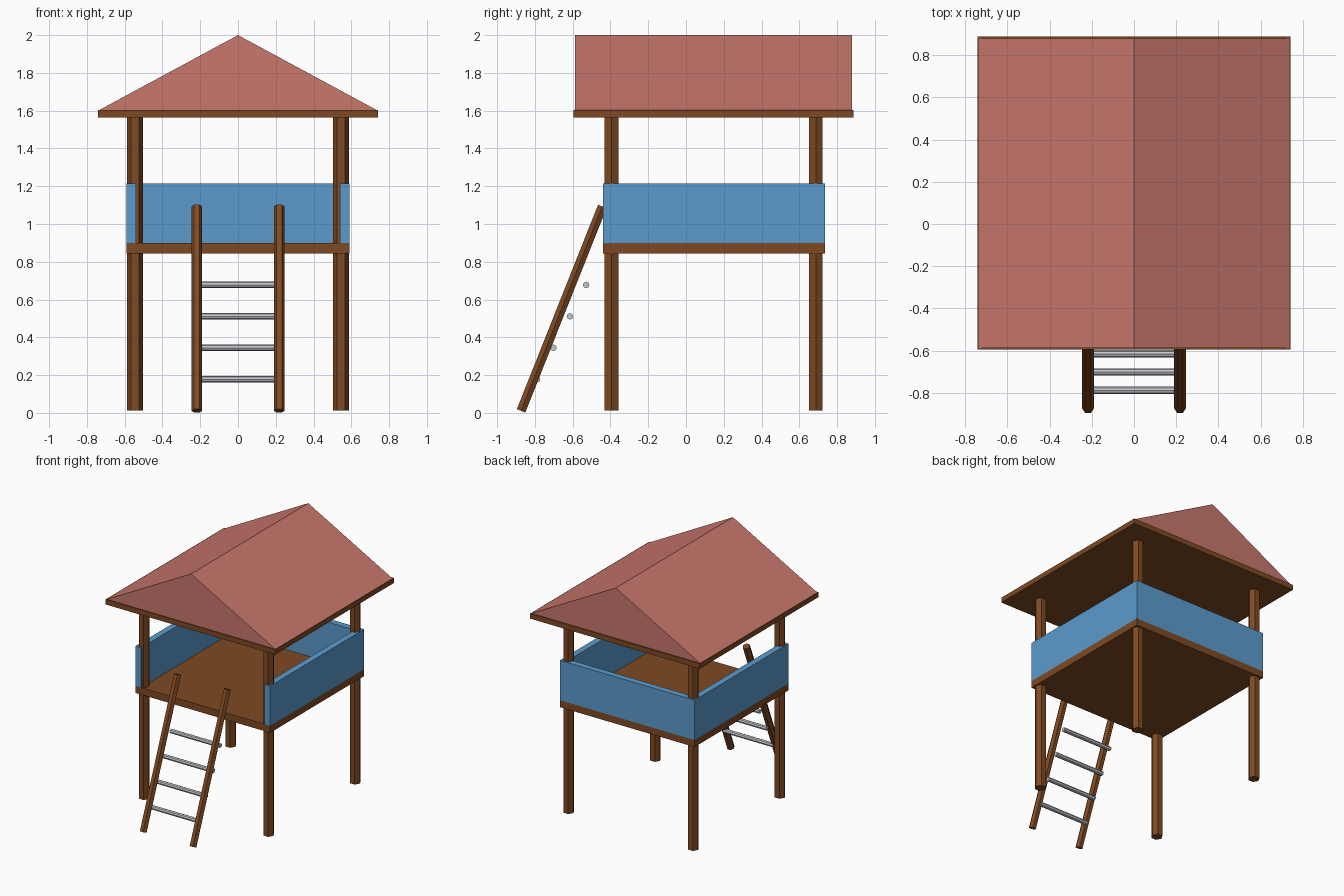
import bpy
import bmesh
from mathutils import Vector

if "Cube" in bpy.data.objects:
    bpy.data.objects.remove(bpy.data.objects["Cube"])


def material(name, rgb):
    m = bpy.data.materials.new(name)
    m.use_nodes = True
    m.diffuse_color = (*rgb, 1)
    m.node_tree.nodes["Principled BSDF"].inputs["Base Color"].default_value = (*rgb, 1)
    return m


wood = material("brown_wood", (0.21, 0.068, 0.016))
red = material("roof_red", (0.58, 0.185, 0.15))
blue = material("wall_blue", (0.105, 0.33, 0.61))
metal = material("grey_metal", (0.55, 0.57, 0.6))


def add_object(name, bm, mat):
    bmesh.ops.recalc_face_normals(bm, faces=bm.faces)
    mesh = bpy.data.meshes.new(name)
    bm.to_mesh(mesh)
    bm.free()
    mesh.materials.append(mat)
    ob = bpy.data.objects.new(name, mesh)
    bpy.context.collection.objects.link(ob)
    return ob


def box(name, low, high, mat):
    bm = bmesh.new()
    bmesh.ops.create_cube(bm, size=1)
    low, high = Vector(low), Vector(high)
    for v in bm.verts:
        v.co = (low + high) / 2 + v.co * (high - low)
    return add_object(name, bm, mat)


def rod(name, start, end, radius, sides, mat):
    """Prism between two points, with one corner of its section along side."""
    start, end = Vector(start), Vector(end)
    axis = (end - start).normalized()
    side = Vector((0, 1, 0)) if abs(axis.x) > 0.9 else Vector((1, 0, 0))
    across = axis.cross(side)
    bm = bmesh.new()
    bmesh.ops.create_cone(bm, cap_ends=True, segments=sides,
                          radius1=radius, radius2=radius, depth=1)
    # Turn the section so that a corner lies on the side direction
    first = max(bm.verts, key=lambda v: v.co.x).co.copy()
    first.z = 0
    turn = first.rotation_difference(Vector((1, 0, 0)))
    for v in bm.verts:
        p = turn @ v.co
        v.co = start.lerp(end, p.z + 0.5) + side * p.x + across * p.y
    return add_object(name, bm, mat)


# Platform and the three low walls
FRONT, BACK, HALF, FLOOR, RAIL = -0.44, 0.735, 0.59, 0.9, 1.215
THICK = 0.05
box("platform", (-HALF, FRONT, 0.845), (HALF, BACK, FLOOR), wood)
box("right_wall", (-HALF, FRONT, FLOOR), (-HALF + THICK, BACK, RAIL), blue)
box("left_wall", (HALF - THICK, FRONT, FLOOR), (HALF, BACK, RAIL), blue)
box("back_wall", (-HALF + THICK, BACK - THICK, FLOOR),
    (HALF - THICK, BACK, RAIL), blue)

# Corner posts
for side, x in (("right", -0.545), ("left", 0.545)):
    for end, y in (("front", -0.395), ("back", 0.687)):
        rod(f"{end}_{side}_post", (x, y, 0.012), (x, y, 1.58), 0.042, 6, wood)

# Ladder
for side, x in (("right", -0.218), ("left", 0.218)):
    rod(f"{side}_ladder_rail", (x, -0.873, 0.011), (x, -0.443, 1.093),
        0.028, 6, wood)
for i in range(4):
    y, z = -0.788 + 0.0865 * i, 0.178 + 0.1665 * i
    rod(f"ladder_rung_{i + 1}", (-0.218, y, z), (0.218, y, z), 0.017, 8, metal)

# Roof base and gabled roof
box("roof_base", (-0.742, -0.595, 1.563), (0.742, 0.888, 1.603), wood)
bm = bmesh.new()
gables = [[bm.verts.new((x, y, z)) for x, z in ((-0.735, 1.603), (0.735, 1.603), (0, 2))]
          for y in (-0.587, 0.878)]
for g in gables:
    bm.faces.new(g)
for i in range(3):
    j = (i + 1) % 3
    bm.faces.new((gables[0][i], gables[0][j], gables[1][j], gables[1][i]))
add_object("gabled_roof", bm, red)
